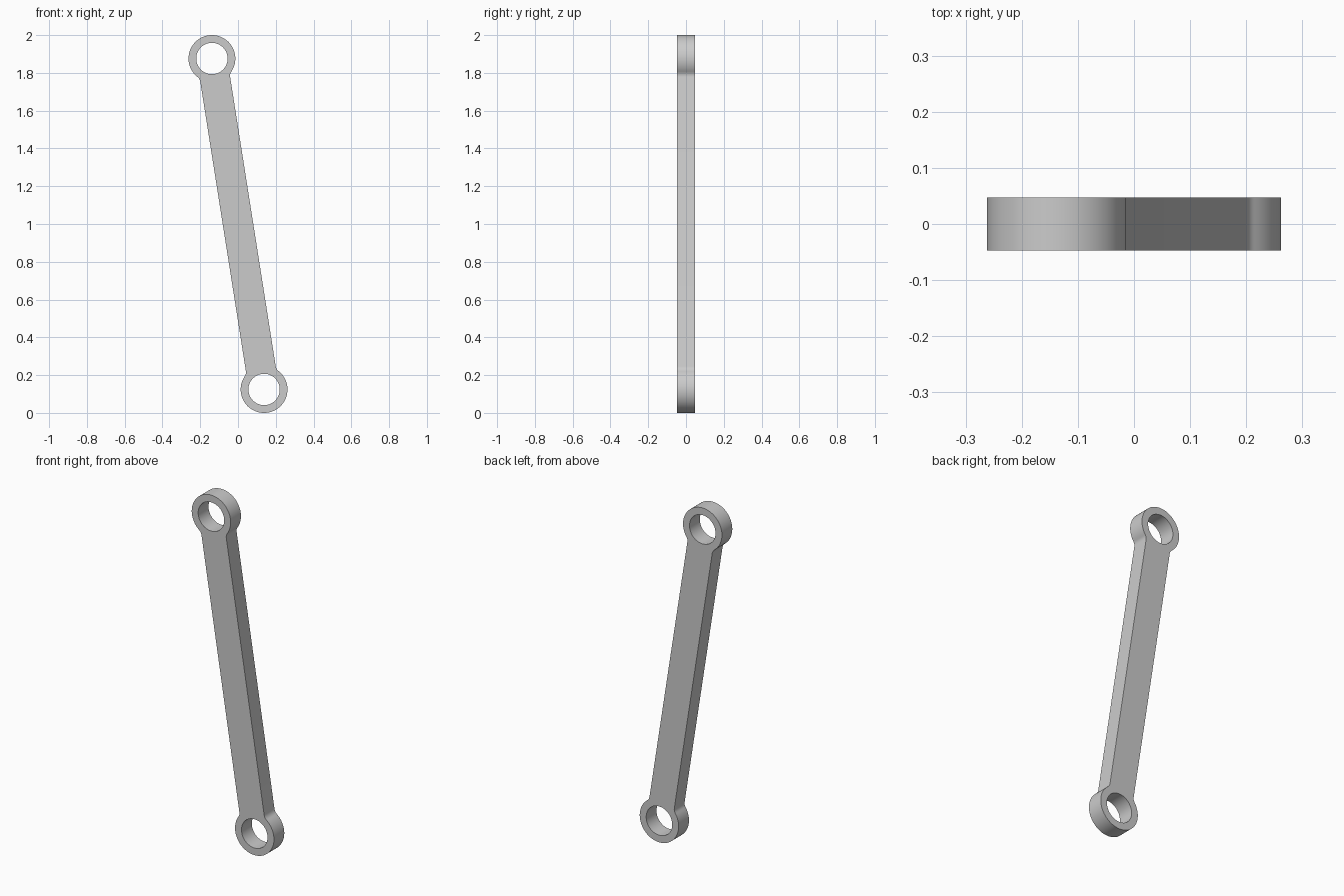
import bpy
import bmesh
from math import sin, cos, sqrt, atan2, pi
from mathutils import Matrix, Vector

if "Cube" in bpy.data.objects:
    bpy.data.objects.remove(bpy.data.objects["Cube"], do_unlink=True)

EYE = Vector((-0.138, 0, 1.876))   # centre of the upper eye
THICK = 0.094
OUTER, BORE = 0.124, 0.083
HALF_BAR, FILLET = 0.08, 0.04


def arc(cx, cz, r, a0, a1, n):
    return [Vector((cx + r * cos(a0 + (a1 - a0) * i / n), 0,
                    cz + r * sin(a0 + (a1 - a0) * i / n))) for i in range(n + 1)]


# Upright outline of one end: fillet, round eye, fillet
half_len = (EYE - Vector((0, 0, 1))).length
fx = HALF_BAR + FILLET
drop = sqrt((OUTER + FILLET) ** 2 - fx ** 2)
tangent = atan2(drop, fx)
end = arc(fx, half_len - drop, FILLET, pi, pi - tangent, 8)
end += arc(0, half_len, OUTER, -tangent, pi + tangent, 64)[1:]
end += arc(-fx, half_len - drop, FILLET, tangent, 0, 8)[1:]
outline = end + [-p for p in end]
bores = [arc(0, s * half_len, BORE, 0, 2 * pi, 64)[:-1] for s in (1, -1)]

# Link plate: fill the outline around both bores, then extrude
bm = bmesh.new()
for loop in [outline] + bores:
    verts = [bm.verts.new(p - Vector((0, THICK / 2, 0))) for p in loop]
    for a, b in zip(verts, verts[1:] + verts[:1]):
        bm.edges.new((a, b))
bmesh.ops.triangle_fill(bm, edges=bm.edges[:], use_beauty=True, use_dissolve=False,
                        normal=(0, -1, 0))
ext = bmesh.ops.extrude_face_region(bm, geom=bm.faces[:], use_keep_orig=True)
bmesh.ops.translate(bm, vec=(0, THICK, 0),
                    verts=[g for g in ext["geom"] if isinstance(g, bmesh.types.BMVert)])
bmesh.ops.recalc_face_normals(bm, faces=bm.faces[:])

# Lean the link and stand it on the ground
lean = Matrix.Rotation(atan2(EYE.x, EYE.z - 1), 4, 'Y')
bmesh.ops.transform(bm, matrix=Matrix.Translation((0, 0, 1)) @ lean, verts=bm.verts[:])
mesh = bpy.data.meshes.new("link_arm")
bm.to_mesh(mesh)
bm.free()
link = bpy.data.objects.new("link_arm", mesh)
bpy.context.collection.objects.link(link)

# Grey metal
grey = bpy.data.materials.new("grey_metal")
grey.use_nodes = True
colour = (0.6, 0.6, 0.6, 1)
grey.diffuse_color = colour
grey.node_tree.nodes["Principled BSDF"].inputs["Base Color"].default_value = colour
mesh.materials.append(grey)

bpy.ops.object.select_all(action='DESELECT')
link.select_set(True)
bpy.context.view_layer.objects.active = link
bpy.ops.object.shade_smooth_by_angle(angle=pi / 6)
